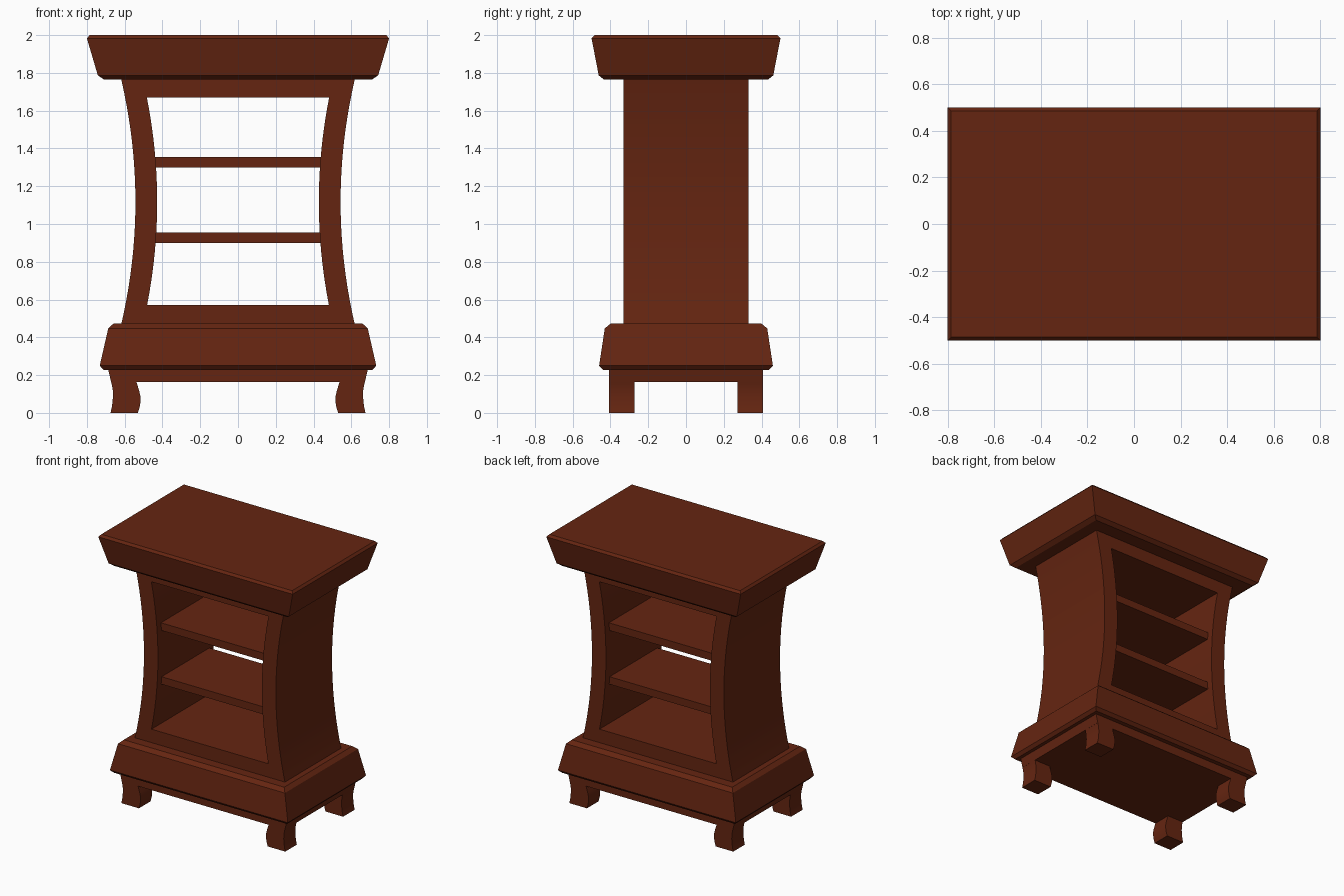
import bpy, bmesh, math

if "Cube" in bpy.data.objects:
    bpy.data.objects.remove(bpy.data.objects["Cube"])

wood = bpy.data.materials.new("dark red wood")
wood.diffuse_color = (0.130, 0.0185, 0.0055, 1)
wood.use_nodes = True
wood.node_tree.nodes["Principled BSDF"].inputs["Base Color"].default_value = wood.diffuse_color


def finish(name, bm, smooth=False):
    bmesh.ops.recalc_face_normals(bm, faces=bm.faces[:])
    me = bpy.data.meshes.new(name)
    bm.to_mesh(me)
    bm.free()
    me.materials.append(wood)
    ob = bpy.data.objects.new(name, me)
    bpy.context.collection.objects.link(ob)
    if smooth:
        bpy.context.view_layer.objects.active = ob
        ob.select_set(True)
        bpy.ops.object.shade_smooth_by_angle(angle=math.radians(30))
        ob.select_set(False)
    return ob


def slab(name, levels):
    """Rectangular block lofted through (half x, half y, z) levels."""
    bm = bmesh.new()
    rings = [[bm.verts.new((sx * x, sy * y, z))
              for sx, sy in ((-1, -1), (1, -1), (1, 1), (-1, 1))]
             for x, y, z in levels]
    bm.faces.new(rings[0])
    bm.faces.new(rings[-1])
    for a, b in zip(rings, rings[1:]):
        for i in range(4):
            j = (i + 1) % 4
            bm.faces.new((a[i], a[j], b[j], b[i]))
    return finish(name, bm)


def strip(name, rows, y0, y1, mirror=1):
    """Curved bar: rows of (inner x, outer x, z), extruded from y0 to y1."""
    bm = bmesh.new()
    rings = [[bm.verts.new((mirror * x, y, z))
              for x, y in ((a, y0), (b, y0), (b, y1), (a, y1))]
             for a, b, z in rows]
    bm.faces.new(rings[0])
    bm.faces.new(rings[-1])
    for a, b in zip(rings, rings[1:]):
        for i in range(4):
            j = (i + 1) % 4
            bm.faces.new((a[i], a[j], b[j], b[i]))
    return finish(name, bm, True)


# Carcass outline: concave sides narrowing at mid height
MID, HALF = 1.117, 0.648


def outer(z):
    return 0.543 + 0.075 * ((z - MID) / HALF) ** 2


def inner(z):
    return 0.428 + 0.054 * ((z - MID) / 0.55) ** 2


# Tabletop and plinth with small chamfers
slab("tabletop", [(0.71, 0.435, 1.765), (0.742, 0.462, 1.787),
                  (0.80, 0.50, 1.983), (0.785, 0.485, 2.0)])
slab("plinth", [(0.712, 0.44, 0.228), (0.732, 0.46, 0.25),
                (0.687, 0.43, 0.447), (0.66, 0.40, 0.472)])

# Carcass as one curved frame, open front to back
D, N = 0.33, 20
bm = bmesh.new()
out_z = [0.47 + 1.297 * i / N for i in range(N + 1)]
in_z = [0.572 + 1.097 * i / N for i in range(N + 1)]
out_loop = [(outer(z), z) for z in out_z] + [(-outer(z), z) for z in reversed(out_z)]
in_loop = [(inner(z), z) for z in in_z] + [(-inner(z), z) for z in reversed(in_z)]
loops = [[bm.verts.new((x, y, z)) for x, z in lp]
         for lp, y in ((out_loop, -D), (in_loop, -D), (in_loop, D), (out_loop, D))]
for k in range(4):
    a, b = loops[k], loops[(k + 1) % 4]
    for i in range(len(a)):
        j = (i + 1) % len(a)
        bm.faces.new((a[i], a[j], b[j], b[i]))
finish("cabinet_frame", bm, True)

# Two recessed shelves
for name, z in (("lower_shelf", 0.90), ("upper_shelf", 1.30)):
    slab(name, [(0.45, 0.28, z), (0.45, 0.28, z + 0.056)])

# Apron under the plinth
slab("apron", [(0.672, 0.408, 0.163), (0.687, 0.408, 0.23)])

# Four curved feet
foot = [(0.53, 0.675, 0.0), (0.521, 0.668, 0.03), (0.516, 0.664, 0.06),
        (0.517, 0.662, 0.09), (0.524, 0.663, 0.12), (0.532, 0.667, 0.145),
        (0.538, 0.672, 0.165)]
for sx, side in ((1, "right"), (-1, "left")):
    for sy, end in ((-1, "front"), (1, "back")):
        strip(f"{end}_{side}_foot", foot, sy * 0.408, sy * 0.272, sx)
